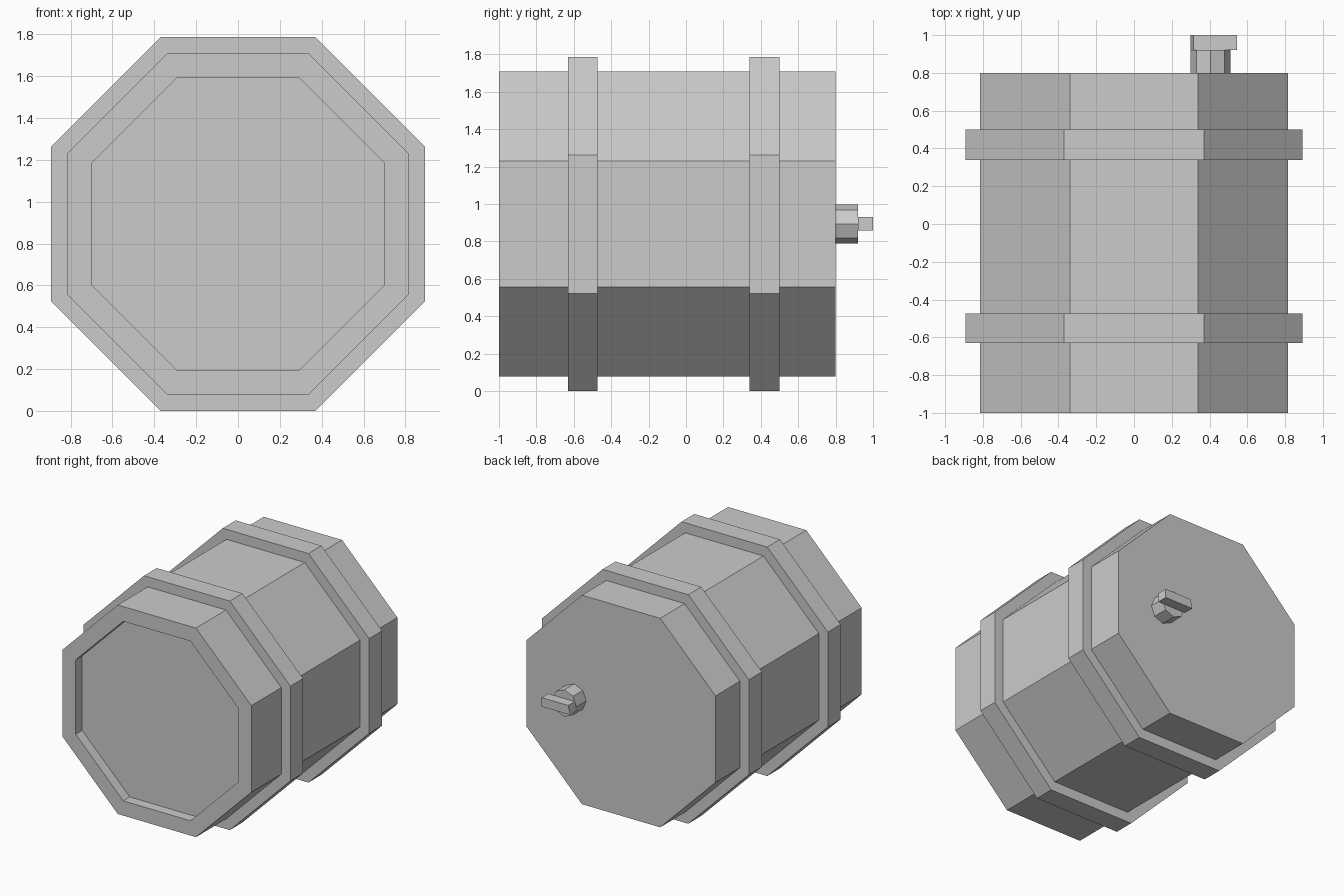
import bpy, bmesh
from math import cos, sin, pi

if "Cube" in bpy.data.objects:
    bpy.data.objects.remove(bpy.data.objects["Cube"])

CZ = 0.893                       # height of the barrel axis


def octagon(apothem, y, cx=0.0, turn=pi / 8):
    r = apothem / cos(pi / 8)
    return [(cx + r * cos(turn + i * pi / 4), y, CZ + r * sin(turn + i * pi / 4))
            for i in range(8)]


def loft(name, rings):
    """Skin a stack of equal-sized rings and cap both ends."""
    bm = bmesh.new()
    loops = [[bm.verts.new(p) for p in ring] for ring in rings]
    n = len(loops[0])
    for a, b in zip(loops, loops[1:]):
        for i in range(n):
            j = (i + 1) % n
            bm.faces.new((a[i], a[j], b[j], b[i]))
    bm.faces.new(loops[0])
    bm.faces.new(loops[-1])
    bmesh.ops.recalc_face_normals(bm, faces=bm.faces)
    mesh = bpy.data.meshes.new(name)
    bm.to_mesh(mesh)
    bm.free()
    obj = bpy.data.objects.new(name, mesh)
    bpy.context.collection.objects.link(obj)
    return obj


# Barrel body with recessed front lid
loft("barrel_body", [octagon(0.70, -0.92), octagon(0.70, -1.0),
                     octagon(0.815, -1.0), octagon(0.815, 0.80)])

# Hoops
for name, y0, y1 in (("front_hoop", -0.63, -0.473), ("back_hoop", 0.34, 0.50)):
    loft(name, [octagon(a, y) for a, y in
                ((0.81, y0), (0.893, y0), (0.893, y1), (0.81, y1))])

# Tap stem on the back
stem = 0.105 * cos(pi / 8)
loft("tap_stem", [octagon(stem, y, 0.405, 0) for y in (0.79, 0.92)])

# Tap handle, with a slightly sloped inner end
profile = [(0.30, 0.86), (0.545, 0.86), (0.545, 0.93), (0.315, 0.93)]
loft("tap_handle", [[(x, y, z) for x, z in profile] for y in (0.92, 1.0)])
